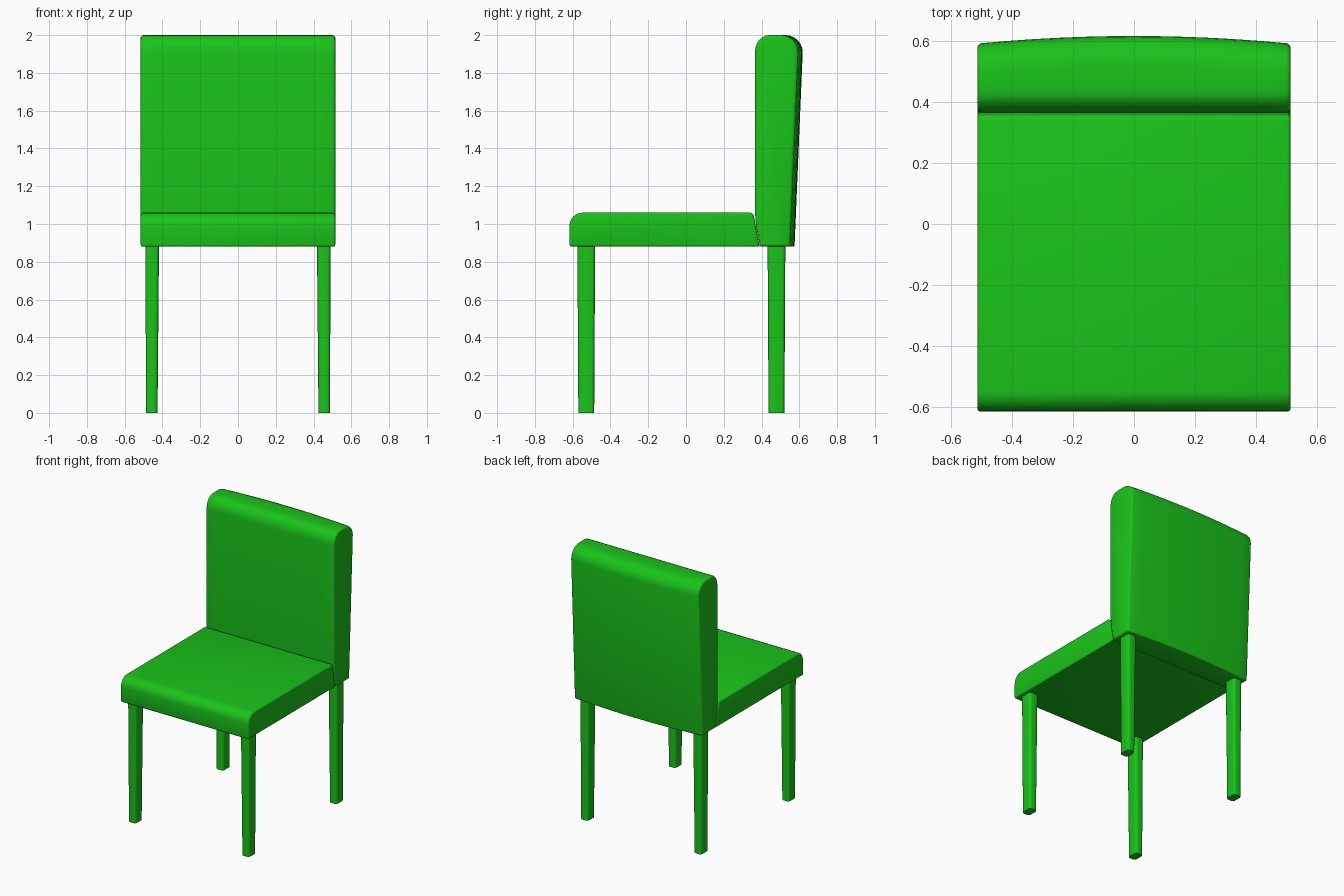
import bpy, bmesh
from math import sin, cos, radians

if "Cube" in bpy.data.objects:
    bpy.data.objects.remove(bpy.data.objects["Cube"])

green = bpy.data.materials.new("green")
green.diffuse_color = (0.01, 0.55, 0.01, 1)
green.use_nodes = True
green.node_tree.nodes["Principled BSDF"].inputs["Base Color"].default_value = green.diffuse_color
HALF = 0.515


def arc(cy, cz, ry, rz, a0, a1, n=6):
    """Points on an elliptical arc in the y-z plane."""
    steps = [radians(a0 + (a1 - a0) * i / n) for i in range(n + 1)]
    return [(cy + ry * cos(a), cz + rz * sin(a)) for a in steps]


def finish(obj):
    obj.data.materials.append(green)
    bpy.ops.object.select_all(action='DESELECT')
    obj.select_set(True)
    bpy.context.view_layer.objects.active = obj
    bpy.ops.object.shade_smooth_by_angle(angle=radians(35))


def loft(name, sections, bevel=0, segments=3):
    """Skin a list of equal-length closed loops and cap both ends."""
    bm = bmesh.new()
    loops = [[bm.verts.new(p) for p in s] for s in sections]
    n = len(loops[0])
    for a, b in zip(loops, loops[1:]):
        for i in range(n):
            j = (i + 1) % n
            bm.faces.new((a[i], a[j], b[j], b[i]))
    caps = [bm.faces.new(loops[0]), bm.faces.new(loops[-1])]
    bmesh.ops.recalc_face_normals(bm, faces=bm.faces)
    if bevel:
        rim = list({e for f in caps for e in f.edges})
        bmesh.ops.bevel(bm, geom=rim, offset=bevel, segments=segments,
                        profile=0.5, affect='EDGES')
    mesh = bpy.data.meshes.new(name)
    bm.to_mesh(mesh)
    bm.free()
    obj = bpy.data.objects.new(name, mesh)
    bpy.context.collection.objects.link(obj)
    finish(obj)
    return obj


# Seat cushion: side profile with a rounded front edge, swept across x
seat = (arc(-0.605, 0.89, 0.012, 0.01, 270, 180, 3)
        + arc(-0.547, 0.99, 0.07, 0.07, 180, 90)
        + arc(0.34, 1.04, 0.02, 0.02, 90, 0, 3) + [(0.39, 0.88)])
loft("seat", [[(x, y, z) for y, z in seat] for x in (-HALF, HALF)], 0.012)


# Backrest: padded profile whose rear face bows outward in the middle
def back_section(x):
    front = (arc(0.40, 0.89, 0.01, 0.01, 270, 180, 3)
             + [(0.372, 0.98), (0.365, 1.06)]
             + arc(0.44, 1.91, 0.075, 0.09, 180, 90))
    rear = (arc(0.525, 1.91, 0.093, 0.09, 90, 0)
            + arc(0.565, 0.89, 0.01, 0.01, 0, -90, 3))
    bow = 0.025 * (x / HALF) ** 2
    return [(x, y, z) for y, z in front] + [(x, y - bow, z) for y, z in rear]


loft("backrest", [back_section(HALF * i / 6) for i in range(-6, 7)], 0.014)


# Legs: rounded rectangular posts, tapering to the floor
def ring(x0, x1, y0, y1, z, r=0.018):
    pts = []
    for cx, cy, a in ((x1 - r, y1 - r, 0), (x0 + r, y1 - r, 90),
                      (x0 + r, y0 + r, 180), (x1 - r, y0 + r, 270)):
        pts += [(x, y, z) for x, y in arc(cx, cy, r, r, a, a + 90, 4)]
    return pts


for label, y in (("front", -0.528), ("back", 0.479)):
    for side, s in (("left", -1), ("right", 1)):
        top = sorted((s * 0.418, s * 0.490))
        foot = sorted((s * 0.426, s * 0.487))
        loft(f"{label}_{side}_leg",
             [ring(*foot, y - 0.042, y + 0.042, 0),
              ring(*top, y - 0.047, y + 0.047, 0.90)])
